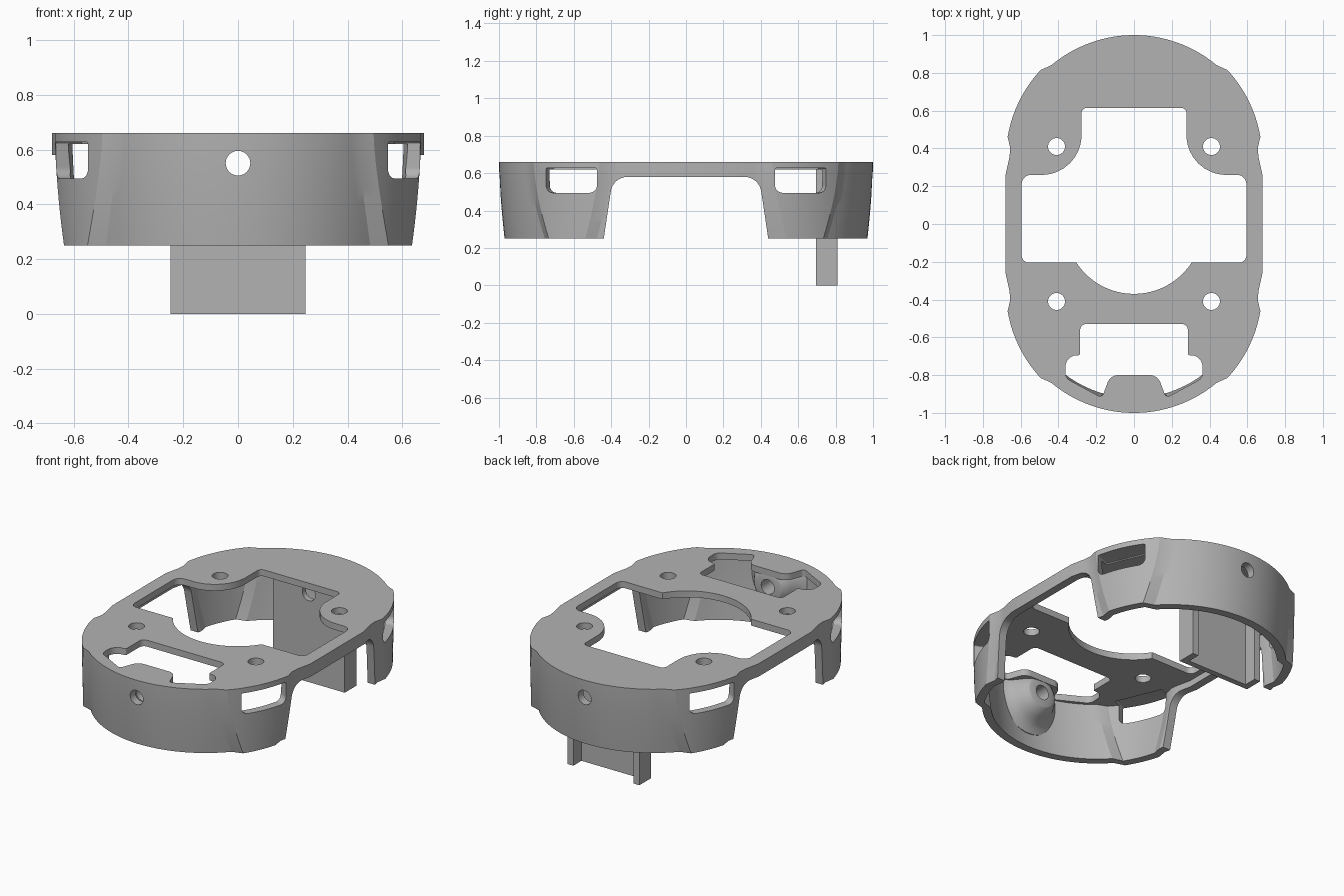
import bpy, bmesh, math
from mathutils import Vector, Matrix

if "Cube" in bpy.data.objects:
    bpy.data.objects.remove(bpy.data.objects["Cube"])

TOP, RIM, UNDER = 0.66, 0.25, 0.62   # top face, lower rim, underside of top plate
HOLE = 0.045

grey = bpy.data.materials.new("plain grey")
grey.use_nodes = True
grey.diffuse_color = (0.45, 0.45, 0.45, 1)
grey.node_tree.nodes["Principled BSDF"].inputs["Base Color"].default_value = grey.diffuse_color


def to_object(name, bm):
    bmesh.ops.recalc_face_normals(bm, faces=bm.faces)
    mesh = bpy.data.meshes.new(name)
    bm.to_mesh(mesh)
    bm.free()
    mesh.materials.append(grey)
    obj = bpy.data.objects.new(name, mesh)
    bpy.context.collection.objects.link(obj)
    return obj


def loft(name, rings):
    """Skin a stack of equal-length closed rings and cap both ends."""
    bm = bmesh.new()
    loops = [[bm.verts.new(p) for p in ring] for ring in rings]
    n = len(loops[0])
    for lo, hi in zip(loops, loops[1:]):
        for i in range(n):
            j = (i + 1) % n
            bm.faces.new((lo[i], lo[j], hi[j], hi[i]))
    bm.faces.new(loops[0])
    bm.faces.new(loops[-1])
    return to_object(name, bm)


def rounded(corners, steps=10):
    """Polygon from (x, y, fillet radius) corners."""
    out, n = [], len(corners)
    for i, (x, y, r) in enumerate(corners):
        p = Vector((x, y))
        if r == 0:
            out.append(p)
            continue
        da = (Vector(corners[i - 1][:2]) - p).normalized()
        db = (Vector(corners[(i + 1) % n][:2]) - p).normalized()
        half = da.angle(db) / 2
        c = p + (da + db).normalized() * r / math.sin(half)
        reach = r / math.tan(half)
        v0, v1 = p + da * reach - c, p + db * reach - c
        out += [c + v0.lerp(v1, k / steps).normalized() * r for k in range(steps + 1)]
    return out


def mirrored(half):
    """Complete a right-hand half outline across the vertical axis."""
    return half + [(-x, y, r) for x, y, r in reversed(half) if abs(x) > 1e-6]


def prism(name, pts, lo, hi, along_x=False):
    place = (lambda p, h: (h, p[0], p[1])) if along_x else (lambda p, h: (p[0], p[1], h))
    return loft(name, [[place(p, h) for p in pts] for h in (lo, hi)])


def cut(obj, cutter, keep=False):
    mod = obj.modifiers.new("cut", 'BOOLEAN')
    mod.operation, mod.solver, mod.object = 'DIFFERENCE', 'EXACT', cutter
    bpy.context.view_layer.objects.active = obj
    bpy.ops.object.modifier_apply(modifier=mod.name)
    if not keep:
        bpy.data.objects.remove(cutter)


def outline(z, inset):
    """Oblong section: two round ends, four raised corner panels, straight sides."""
    t = min(1, max(0, (TOP - z) / (TOP - RIM))) ** 1.5
    base, panel, neck = 0.68 - 0.03 * t, -0.012 * t, 0.66 - 0.015 * t
    a1, a2 = 12 + 7 * t, 45 - 8 * t
    polar = [(a1 - 9, neck), (a1 - 5, neck)]
    polar += [(a1 + (a2 - a1) * k / 10, 0.684 + 0.016 * k / 10 + panel) for k in range(11)]
    polar += [(a2 + 5 + (85 - a2) * k / 14, base) for k in range(15)]
    quad = [Vector((0.68 - inset, 0.26))]
    for a, r in polar:
        a = math.radians(a)
        quad.append(Vector(((r - inset) * math.cos(a), 0.32 + (r - inset) * math.sin(a))))
    quad[-1].x = 0
    back = quad + [Vector((-p.x, p.y)) for p in reversed(quad[:-1])]
    return [(p.x, p.y, z) for p in back] + [(-p.x, -p.y, z) for p in back]


def levels(lo, hi, n=10):
    return [lo + (hi - lo) * k / n for k in range(n + 1)]


# Hollow body with tapered walls
body = loft("body_shell", [outline(z, 0) for z in levels(RIM, TOP)])
cut(body, loft("cavity", [outline(z, 0.05) for z in [RIM - 0.1] + levels(RIM, UNDER)]))

# Side arches between the four legs
arch = mirrored([(0.447, 0.2, 0), (0.41, 0.45, 0), (0.39, 0.58, 0.09)])
cut(body, prism("arch_cutter", rounded(arch), -1, 1, True))

# Large opening in the top plate, with a scooped front edge
scoop = []
for k in range(13):
    a = math.radians(-33 - 57 * k / 12)
    scoop.append((0.364 * math.cos(a) if k < 12 else 0, -0.006 + 0.364 * math.sin(a), 0))
main = [(0.278, 0.615, 0.03), (0.278, 0.26, 0.21), (0.595, 0.26, 0.05),
        (0.595, -0.205, 0.04)] + scoop
cut(body, prism("main_opening", rounded(mirrored(main)), 0.6, 0.7))

# Front opening with side lobes around the boss
front = [(0.285, -0.53, 0.03), (0.285, -0.695, 0.01), (0.36, -0.695, 0.06),
         (0.365, -0.815, 0.05), (0.17, -0.92, 0.02), (0.125, -0.80, 0.06)]
cut(body, prism("front_opening", rounded(mirrored(front)), 0.6, 0.7))

# Screw holes and corner windows
window = rounded(mirrored([(0.148, 0.627, 0.008), (0.148, 0.495, 0.04)]))
for sx in (1, -1):
    for sy in (1, -1):
        ring = [(sx * 0.41 + HOLE * math.cos(k * math.pi / 16),
                 sy * 0.41 + HOLE * math.sin(k * math.pi / 16)) for k in range(32)]
        cut(body, prism("screw_hole", ring, 0.6, 0.7))
        w = prism("window_cutter", window, -0.1, 0.1, True)
        w.data.transform(Matrix.Translation((sx * 0.607, sy * 0.613, 0))
                         @ Matrix.Rotation(sx * sy * math.radians(23), 4, 'Z'))
        cut(body, w)

# Flared boss behind the front hole
flare = [(0.07, -0.802), (0.09, -0.808), (0.108, -0.822), (0.125, -0.845),
         (0.14, -0.87), (0.158, -0.895), (0.18, -0.913), (0.21, -0.925), (0.21, -0.935)]
boss = loft("front_boss", [[(r * math.cos(k * math.pi / 24), y, 0.55 + r * math.sin(k * math.pi / 24))
                            for k in range(48)] for r, y in flare])
cut(boss, prism("boss_trim", [(-1, -1), (1, -1), (1, 1), (-1, 1)], TOP - 0.003, 1))

# Rear hanging channel: web with two flanges
channel = mirrored([(0.247, 0.695, 0), (0.247, 0.81, 0), (0.207, 0.81, 0), (0.207, 0.73, 0)])
bracket = prism("rear_channel", rounded(channel), 0, UNDER + 0.01)

# One bore through both ends, the boss and the channel web
bore = loft("bore", [[(HOLE * math.cos(k * math.pi / 16), y, 0.55 + HOLE * math.sin(k * math.pi / 16))
                      for k in range(32)] for y in (-1.1, 1.1)])
for part in (body, boss, bracket):
    cut(part, bore, keep=True)
bpy.data.objects.remove(bore)

bpy.ops.object.select_all(action='DESELECT')
for part in (body, boss, bracket):
    part.select_set(True)
bpy.context.view_layer.objects.active = body
bpy.ops.object.shade_smooth_by_angle(angle=math.radians(20))
